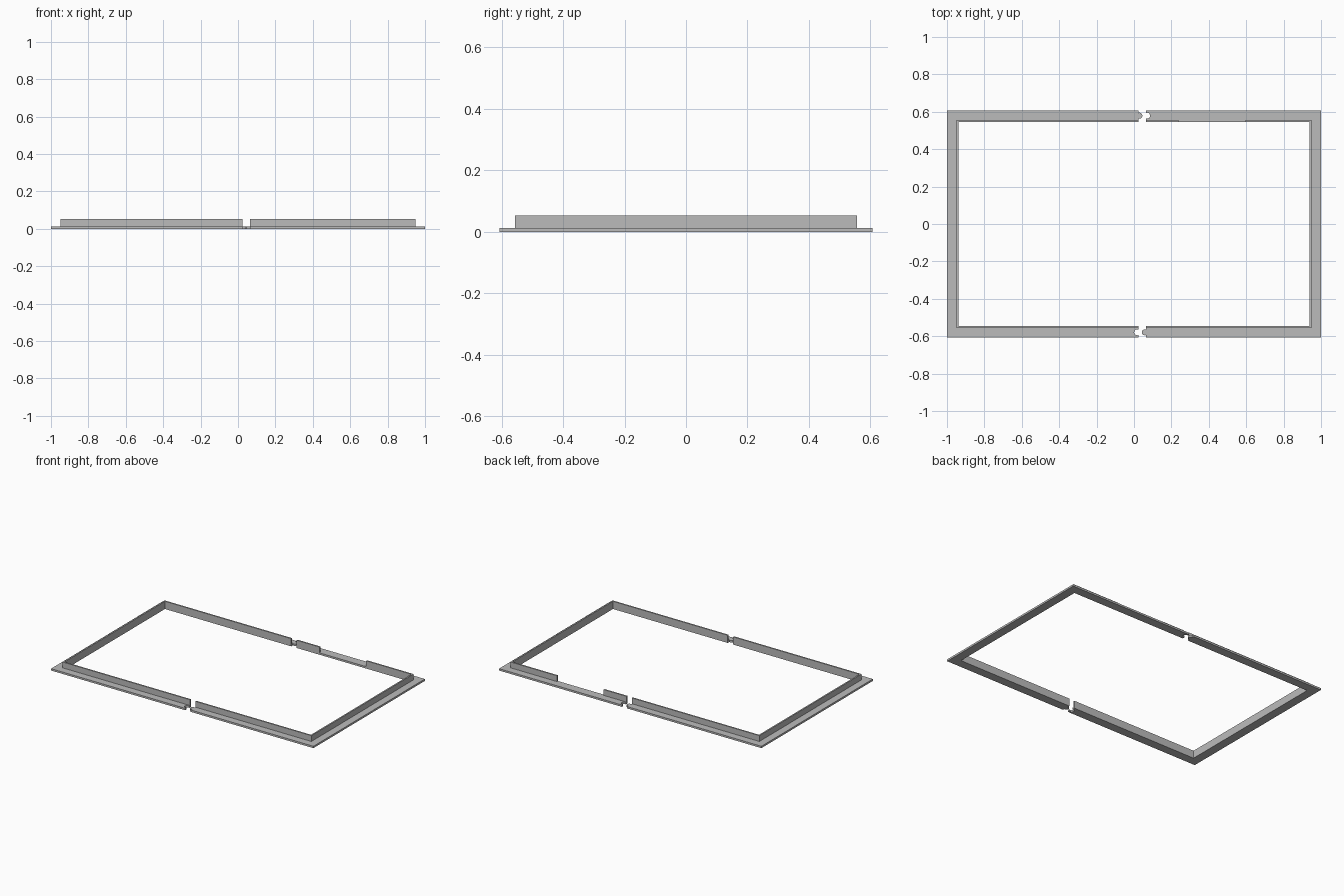
import bpy
import bmesh
import math

cube = bpy.data.objects.get("Cube")
if cube:
    bpy.data.objects.remove(cube)

grey = bpy.data.materials.new("plain grey")
grey.use_nodes = True
colour = (0.5, 0.5, 0.5, 1)
grey.diffuse_color = colour
grey.node_tree.nodes["Principled BSDF"].inputs["Base Color"].default_value = colour

HALF_X, HALF_Y = 1.0, 0.607        # outer flange
LIP_X, LIP_Y = 0.949, 0.556        # outer lip wall
IN_X, IN_Y = 0.939, 0.546          # opening
FLANGE_TOP, LIP_TOP = 0.013, 0.053
JOINT_Y, JOINT_R, JOINT_OFF = 0.579, 0.016, 0.006


def prism(name, outline, z0, z1):
    """Extrude a plan outline between two heights."""
    bm = bmesh.new()
    face = bm.faces.new([bm.verts.new((x, y, z0)) for x, y in outline])
    top = bmesh.ops.extrude_face_region(bm, geom=[face])["geom"]
    verts = [v for v in top if isinstance(v, bmesh.types.BMVert)]
    bmesh.ops.translate(bm, verts=verts, vec=(0, 0, z1 - z0))
    bmesh.ops.recalc_face_normals(bm, faces=bm.faces)
    mesh = bpy.data.meshes.new(name)
    bm.to_mesh(mesh)
    bm.free()
    mesh.materials.append(grey)
    obj = bpy.data.objects.new(name, mesh)
    bpy.context.collection.objects.link(obj)
    return obj


def joint(end, y, bulge, steps=16):
    """Round tab or socket in a cut end, listed from back to front."""
    cx = end + bulge * JOINT_OFF
    a = math.acos(-JOINT_OFF / JOINT_R)
    angles = [a * (2 * i / steps - 1) for i in range(steps + 1)]
    return [(cx + bulge * JOINT_R * math.cos(t), y - JOINT_R * math.sin(t))
            for t in angles]


def bracket(side, back, front, outer, inner, back_joint=(), front_joint=()):
    """U-shaped outline open towards the middle of the frame."""
    ox, oy = outer
    ix, iy = inner
    return [(back, oy), *back_joint, (back, iy), (side * ix, iy),
            (side * ix, -iy), (front, -iy), *front_joint, (front, -oy),
            (side * ox, -oy), (side * ox, oy)]


# Flat flanges of the two halves, with interlocking ends
for label, side, end in (("right", -1, 0.023), ("left", 1, 0.064)):
    prism(label + "_flange",
          bracket(side, end, end, (HALF_X, HALF_Y), (IN_X, IN_Y),
                  joint(end, JOINT_Y, 1), joint(end, -JOINT_Y, -1)),
          0, FLANGE_TOP)

# Upright lips; the left one is interrupted by a slot at the back
for label, side, back, front in (("right", -1, 0.023, 0.023),
                                 ("left", 1, 0.595, 0.064)):
    prism(label + "_lip",
          bracket(side, back, front, (LIP_X, LIP_Y), (IN_X, IN_Y)),
          FLANGE_TOP, LIP_TOP)

prism("left_lip_short_piece",
      [(0.064, IN_Y), (0.238, IN_Y), (0.238, LIP_Y), (0.064, LIP_Y)],
      FLANGE_TOP, LIP_TOP)
